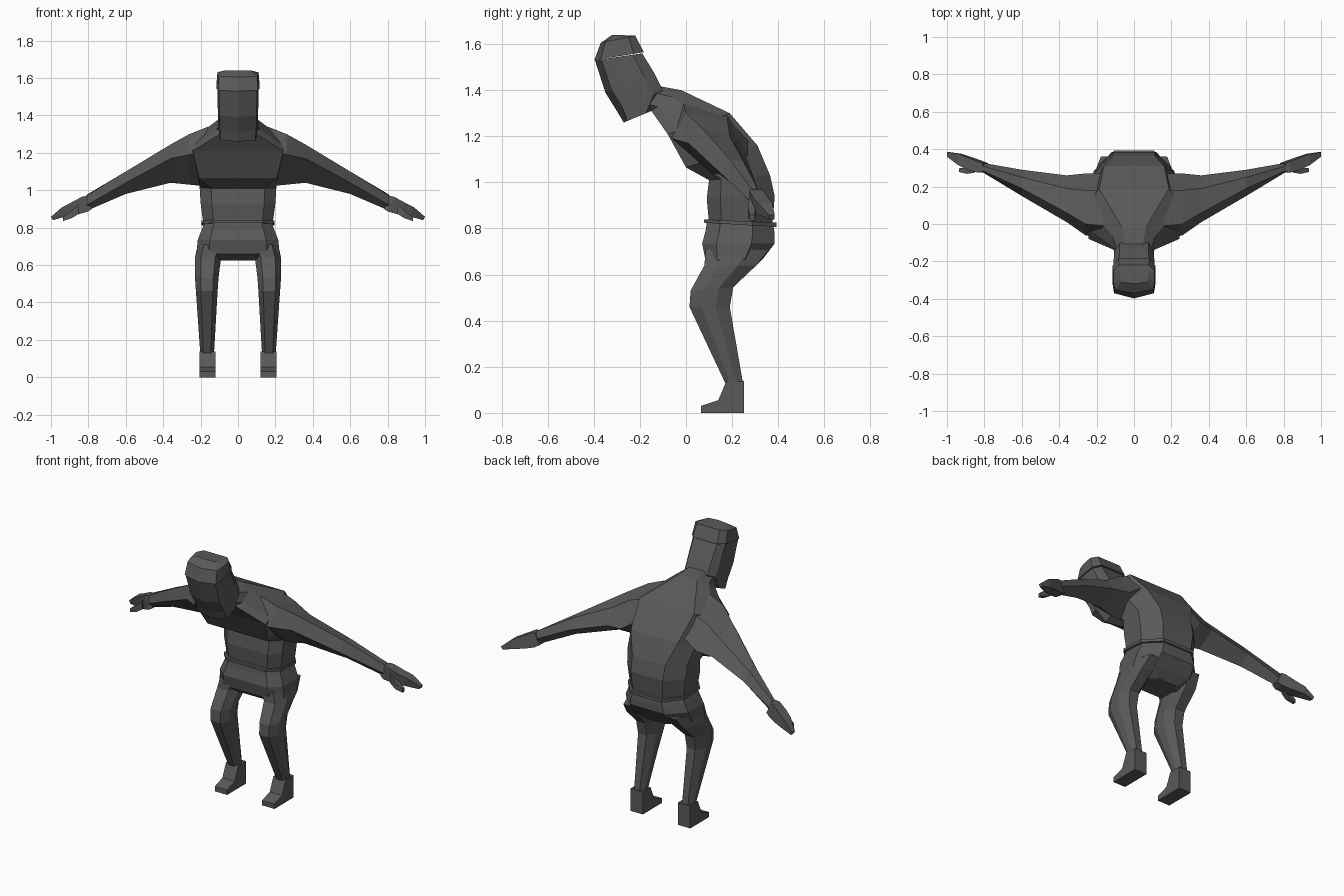
import bpy, bmesh
from mathutils import Vector

grey = bpy.data.materials.new("charcoal grey")
grey.diffuse_color = (0.1, 0.1, 0.1, 1)


def make(name, rings):
    """Skin a stack of equal-length rings, cap both ends."""
    bm = bmesh.new()
    loops = [[bm.verts.new(p) for p in r] for r in rings]
    n = len(loops[0])
    for a, b in zip(loops, loops[1:]):
        for i in range(n):
            j = (i + 1) % n
            bm.faces.new((a[i], a[j], b[j], b[i]))
    bm.faces.new(loops[0][::-1])
    bm.faces.new(loops[-1])
    bmesh.ops.recalc_face_normals(bm, faces=bm.faces)
    me = bpy.data.meshes.new(name)
    bm.to_mesh(me)
    bm.free()
    me.materials.append(grey)
    ob = bpy.data.objects.new(name, me)
    bpy.context.collection.objects.link(ob)
    return ob


def ring(front, back, w, shape, cx=0.0):
    """Tilted section between a front and a back (y, z) point, half width w."""
    f, b = Vector((0, *front)), Vector((0, *back))
    pts = [(x, t) for x, t in shape]
    pts += [(-x, t) for x, t in reversed(shape) if x > 0]
    return [f.lerp(b, t) + Vector((cx + x * w, 0, 0)) for x, t in pts]


def mirrored(name, rings):
    for side, s in (("left", 1), ("right", -1)):
        make(f"{side}_{name}", [[(s * p[0], p[1], p[2]) for p in r] for r in rings])


BODY = [(0.7, 0), (1, 0.2), (1, 0.68), (0.55, 1)]
CHEST = [(0.97, 0), (1, 0.2), (1, 0.65), (0.75, 1)]
HEAD = [(0, 0), (0.92, 0.13), (1, 0.4), (1, 0.8), (0.72, 1)]
LEG = [(0.55, 0), (1, 0.3), (1, 0.65), (0.5, 1)]

# hunched torso, from waist to neck
make("torso", [
    ring((0.10, 0.82), (0.375, 0.82), 0.185, BODY),
    ring((0.09, 0.93), (0.385, 0.94), 0.20, BODY),
    ring((0.10, 1.01), (0.365, 1.03), 0.205, BODY),
    ring((0.0, 1.065), (0.31, 1.16), 0.215, CHEST),
    ring((-0.08, 1.21), (0.19, 1.30), 0.25, CHEST),
    ring((-0.15, 1.31), (-0.02, 1.40), 0.115, BODY),
    ring((-0.24, 1.34), (-0.13, 1.42), 0.08, BODY)])

# belt
make("belt", [
    ring((0.078, 0.825), (0.392, 0.807), 0.195, BODY),
    ring((0.078, 0.84), (0.392, 0.825), 0.195, BODY)])

# hips and crotch
make("hips", [
    ring((0.09, 0.825), (0.38, 0.81), 0.18, BODY),
    ring((0.085, 0.79), (0.385, 0.775), 0.195, BODY),
    ring((0.07, 0.735), (0.385, 0.735), 0.215, BODY),
    ring((0.085, 0.66), (0.335, 0.67), 0.222, BODY),
    ring((0.13, 0.625), (0.29, 0.625), 0.12, BODY)])

# head
make("head", [
    ring((-0.27, 1.26), (-0.15, 1.31), 0.10, HEAD),
    ring((-0.30, 1.31), (-0.10, 1.40), 0.105, HEAD),
    ring((-0.35, 1.39), (-0.135, 1.47), 0.108, HEAD),
    ring((-0.395, 1.53), (-0.19, 1.56), 0.11, HEAD)])

# cap
make("cap", [
    ring((-0.398, 1.53), (-0.183, 1.565), 0.116, HEAD),
    ring((-0.37, 1.605), (-0.22, 1.637), 0.11, HEAD),
    ring((-0.32, 1.64), (-0.25, 1.638), 0.075, HEAD)])

# legs
mirrored("leg", [
    ring((0.085, 0.71), (0.36, 0.71), 0.075, LEG, 0.14),
    ring((0.08, 0.64), (0.305, 0.64), 0.07, LEG, 0.16),
    ring((0.02, 0.53), (0.205, 0.545), 0.063, LEG, 0.167),
    ring((0.015, 0.46), (0.19, 0.46), 0.058, LEG, 0.167),
    ring((0.17, 0.13), (0.247, 0.13), 0.037, LEG, 0.165)])

# shoes: side profile given a thickness
SHOE = [(0.065, 0), (0.065, 0.03), (0.14, 0.055), (0.175, 0.138), (0.252, 0.138), (0.252, 0)]
mirrored("shoe", [[(x, y, z) for y, z in SHOE] for x in (0.12, 0.205)])


# arms: each section is front, top, upper back, back, bottom as (y, z)
ARM = {
    0.16: [(-0.07, 1.22), (-0.01, 1.34), (0.18, 1.30), (0.27, 1.19), (0.14, 1.02)],
    0.26: [(-0.06, 1.19), (0.0, 1.30), (0.18, 1.265), (0.27, 1.12), (0.12, 1.03)],
    0.36: [(0.01, 1.17), (0.06, 1.245), (0.19, 1.20), (0.26, 1.11), (0.14, 1.04)],
    0.60: [(0.15, 1.04), (0.19, 1.10), (0.25, 1.09), (0.29, 1.03), (0.22, 0.98)],
    0.81: [(0.277, 0.92), (0.285, 0.97), (0.31, 0.975), (0.327, 0.93), (0.30, 0.89)]}
mirrored("arm", [[(x, y, z) for y, z in sec] for x, sec in ARM.items()])


def box_ring(x, y0, y1, z0, z1, lean=0.0):
    return [(x - lean, y0, z0), (x - lean, y1, z0), (x + lean, y1, z1), (x + lean, y0, z1)]


# hands with a separate thumb
mirrored("hand", [
    box_ring(0.795, 0.28, 0.325, 0.90, 0.97, 0.015),
    box_ring(0.82, 0.275, 0.335, 0.885, 0.965, 0.015),
    box_ring(0.875, 0.29, 0.355, 0.87, 0.935, 0.015),
    box_ring(0.93, 0.315, 0.375, 0.86, 0.91, 0.01),
    box_ring(0.995, 0.36, 0.385, 0.84, 0.858, 0.005)])
mirrored("thumb", [
    box_ring(0.85, 0.275, 0.31, 0.875, 0.93),
    box_ring(0.89, 0.268, 0.30, 0.85, 0.89),
    box_ring(0.935, 0.278, 0.298, 0.835, 0.858)])
